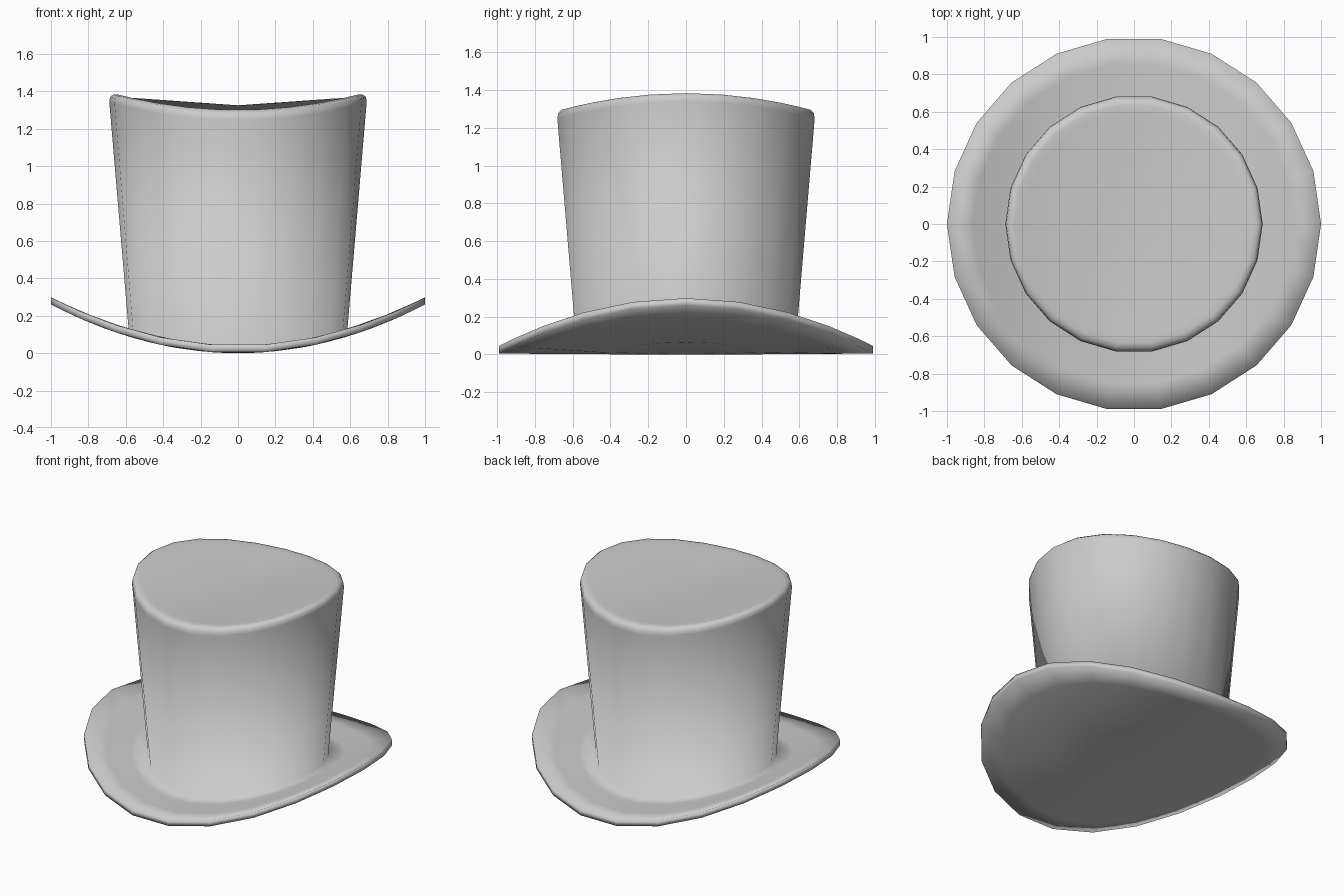
import bpy, bmesh, math

cube = bpy.data.objects.get("Cube")
if cube:
    bpy.data.objects.remove(cube, do_unlink=True)

SIDES = 22

felt = bpy.data.materials.new("grey_felt")
felt.use_nodes = True
grey = (0.6, 0.6, 0.6, 1)
felt.diffuse_color = grey
felt.node_tree.nodes["Principled BSDF"].inputs["Base Color"].default_value = grey

# Radius and height from the underside, round the brim and up the crown
underside = [(0.5, 0), (0.86, 0), (1, 0)]
brim = [(1, 0.04), (0.86, 0.04), (0.7, 0.04)]
crown = [(0.585, 0.04), (0.688, 1.245), (0.684, 1.275),
         (0.667, 1.293), (0.64, 1.3), (0.6, 1.295)]


def saddle(x, z):
    """Curl the sides upward, a little less at the top."""
    return z + (0.26 - 0.045 * z) * x * x


bm = bmesh.new()
rings = []
for r, z in underside + brim + crown:
    ring = []
    for i in range(SIDES):
        a = math.tau * i / SIDES
        x = r * math.cos(a)
        ring.append(bm.verts.new((x, r * math.sin(a), saddle(x, z))))
    rings.append(ring)

# Walls between neighbouring rings
for low, high in zip(rings, rings[1:]):
    for i in range(SIDES):
        j = (i + 1) % SIDES
        bm.faces.new((low[i], low[j], high[j], high[i]))

# Closed underside and shallow crown top
for ring, z in ((rings[0], 0), (rings[-1], 1.325)):
    pole = bm.verts.new((0, 0, z))
    for i in range(SIDES):
        bm.faces.new((ring[i], ring[(i + 1) % SIDES], pole))

bmesh.ops.recalc_face_normals(bm, faces=bm.faces)
for face in bm.faces:
    face.smooth = True

mesh = bpy.data.meshes.new("top_hat")
bm.to_mesh(mesh)
bm.free()
mesh.materials.append(felt)
hat = bpy.data.objects.new("top_hat", mesh)
bpy.context.collection.objects.link(hat)
